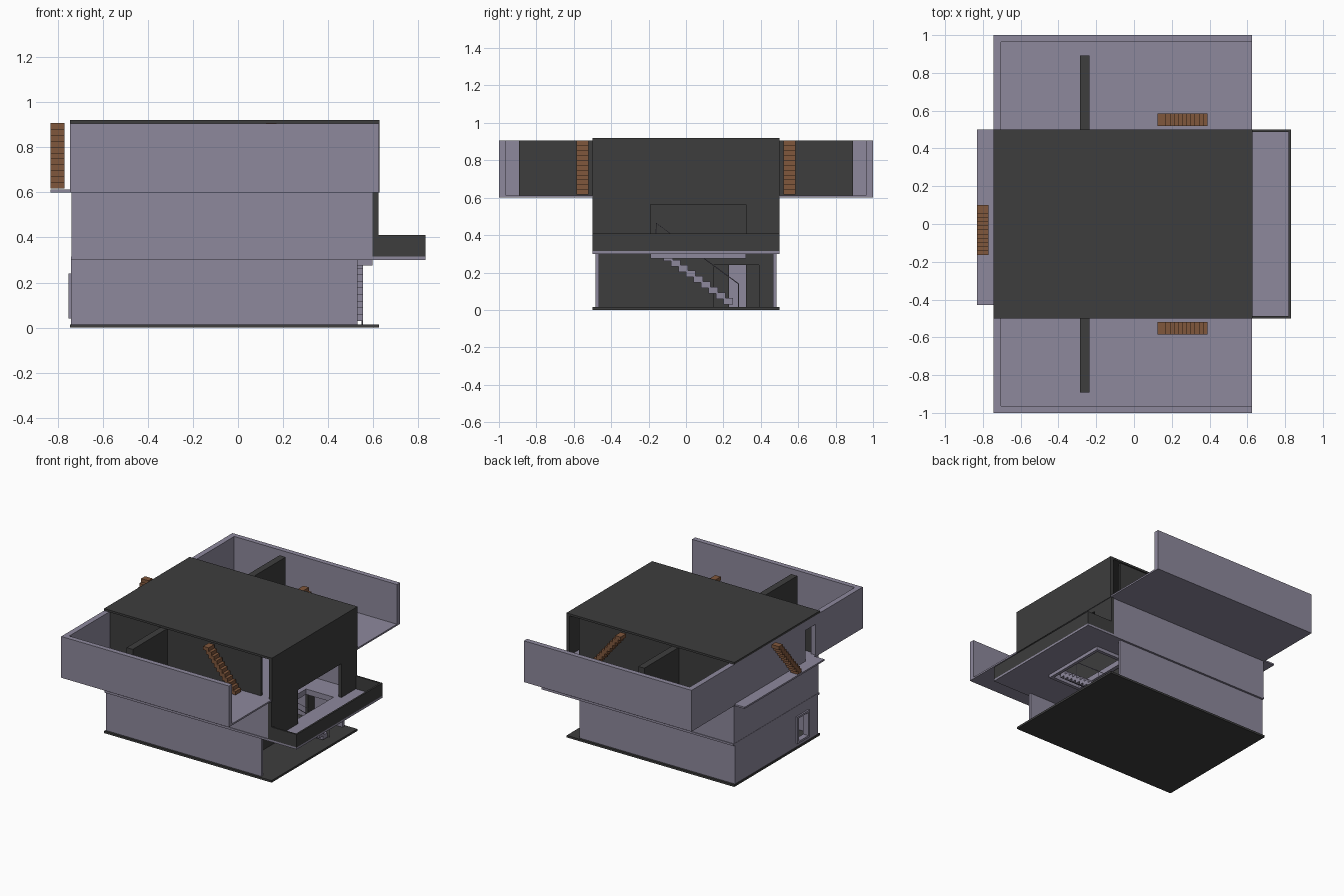
import bpy, bmesh
from mathutils import Vector

if "Cube" in bpy.data.objects:
    bpy.data.objects.remove(bpy.data.objects["Cube"])


def mat(name, rgb):
    m = bpy.data.materials.new(name)
    m.diffuse_color = (*rgb, 1)
    m.use_nodes = True
    m.node_tree.nodes["Principled BSDF"].inputs["Base Color"].default_value = m.diffuse_color
    return m


LILAC = mat("lilac_plaster", (0.27, 0.25, 0.335))
DARK = mat("dark_concrete", (0.047, 0.047, 0.047))
WOOD = mat("brown_wood", (0.216, 0.096, 0.046))


def add_box(bm, x, y, z):
    r = bmesh.ops.create_cube(bm, size=1)
    for v in r["verts"]:
        v.co = Vector([(a + b) / 2 + c * (b - a) for (a, b), c in zip((x, y, z), v.co)])


def boxes(name, parts, material):
    bm = bmesh.new()
    for p in parts:
        add_box(bm, *p)
    me = bpy.data.meshes.new(name)
    bm.to_mesh(me)
    bm.free()
    me.materials.append(material)
    ob = bpy.data.objects.new(name, me)
    bpy.context.collection.objects.link(ob)
    return ob


def box(name, x, y, z, material, hole=None):
    ob = boxes(name, [(x, y, z)], material)
    if hole:
        cutter = boxes("cutter", [hole], material)
        cutter.hide_render = True
        mod = ob.modifiers.new("opening", "BOOLEAN")
        mod.operation, mod.solver, mod.object = "DIFFERENCE", "EXACT", cutter
        bpy.context.view_layer.objects.active = ob
        bpy.ops.object.modifier_apply(modifier=mod.name)
        bpy.data.objects.remove(cutter)
    return ob


def ymir(a, b, s):
    return (a, b) if s > 0 else (-b, -a)


SIDES = (("front", -1), ("back", 1))

# Slabs
box("base_slab", (-0.745, 0.625), (-0.5, 0.5), (0, 0.015), DARK)
box("first_floor_slab", (-0.74, 0.83), (-0.5, 0.5), (0.30, 0.315), LILAC,
    ((0.35, 0.575), (-0.165, 0.295), (0.2, 0.4)))
box("terrace_slab", (-0.745, 0.625), (-1, 1), (0.60, 0.612), LILAC)
box("roof_slab", (-0.745, 0.627), (-0.5, 0.5), (0.905, 0.92), DARK)

# Ground floor walls
for n, s in SIDES:
    box("ground_wall_" + n, (-0.74, 0.53), ymir(0.465, 0.485, s), (0.015, 0.30), LILAC)
box("ground_wall_left", (-0.74, -0.715), (-0.465, 0.465), (0.015, 0.30), LILAC,
    ((-0.8, -0.6), (-0.355, -0.245), (0.055, 0.225)))
box("window_frame", (-0.752, -0.71), (-0.37, -0.23), (0.04, 0.24), LILAC,
    ((-0.8, -0.6), (-0.355, -0.245), (0.055, 0.225)))
box("entrance_wall", (0.28, 0.30), (-0.465, 0.465), (0.015, 0.30), DARK,
    ((0.2, 0.4), (0.15, 0.39), (0, 0.24)))
box("ground_partition", (-0.02, 0.0), (-0.465, 0.465), (0.015, 0.30), DARK,
    ((-0.1, 0.1), (0.23, 0.32), (0, 0.24)))

# First floor walls
for n, s in SIDES:
    box("first_floor_wall_" + n, (-0.738, 0.597), ymir(0.475, 0.495, s), (0.315, 0.60), LILAC)
box("first_floor_wall_left", (-0.738, -0.715), (-0.475, 0.475), (0.315, 0.60), LILAC)
box("balcony_wall", (0.597, 0.622), (-0.5, 0.5), (0.315, 0.60), DARK,
    ((0.5, 0.7), (-0.19, 0.32), (0.3, 0.565)))
box("first_floor_partition", (0.28, 0.30), (-0.475, 0.475), (0.315, 0.60), DARK)

# Right balcony parapet
boxes("balcony_parapet", [((0.817, 0.83), (-0.5, 0.5), (0.315, 0.41))]
      + [((0.622, 0.817), ymir(0.488, 0.5, s), (0.315, 0.41)) for _, s in SIDES], DARK)

# Top floor: outer left wall, terraces, partitions
box("terrace_wall_left", (-0.745, -0.705), (-1, 1), (0.612, 0.905), LILAC,
    ((-0.8, -0.6), (-0.45, -0.33), (0.55, 0.84)))
box("top_wall_right", (0.602, 0.627), (-0.5, 0.5), (0.60, 0.905), DARK)
for n, s in SIDES:
    box("terrace_parapet_" + n, (-0.705, 0.625), ymir(0.963, 1, s), (0.612, 0.905), LILAC)
    box("top_wall_" + n, (-0.705, 0.53), ymir(0.47, 0.49, s), (0.612, 0.905), DARK)
    box("terrace_divider_" + n, (-0.285, -0.235), ymir(0.49, 0.893, s), (0.612, 0.905), DARK)

# Left balcony
box("left_balcony", (-0.83, -0.745), (-0.43, 0.5), (0.60, 0.612), LILAC)

# Wooden stairs to the roof
N = 11
RISE = (0.907 - 0.617) / N
STEP = (0.265 - 0.045) / (N - 1)


def flight(i):
    return i * STEP, (0.617 + i * RISE, 0.617 + (i + 1) * RISE)


for n, s in SIDES:
    boxes("roof_stair_" + n, [((0.345 - d, 0.39 - d), ymir(0.52, 0.585, s), z)
                              for d, z in map(flight, range(N))], WOOD)
boxes("roof_stair_left", [((-0.83, -0.77), (-0.165 + d, -0.12 + d), z)
                          for d, z in map(flight, range(N))], WOOD)

# Indoor stair, stairwell frame and handrails
box("stairwell_frame", (0.32, 0.597), (-0.19, 0.32), (0.275, 0.30), LILAC,
    ((0.35, 0.575), (-0.165, 0.295), (0.2, 0.4)))
boxes("indoor_stair", [((0.37, 0.555), (0.20 - 0.04 * i, 0.25 - 0.04 * i),
                        (0.03 + 0.029 * i, 0.065 + 0.029 * i)) for i in range(9)], LILAC)
for n, x in (("inner", 0.375), ("outer", 0.55)):
    cu = bpy.data.curves.new("handrail_" + n, "CURVE")
    cu.dimensions = "3D"
    cu.bevel_depth = 0.003
    cu.bevel_resolution = 0
    sp = cu.splines.new("POLY")
    pts = [(0.28, 0.015), (0.28, 0.14), (-0.16, 0.465), (-0.16, 0.315)]
    sp.points.add(len(pts) - 1)
    for p, (y, z) in zip(sp.points, pts):
        p.co = (x, y, z, 1)
    cu.materials.append(LILAC)
    bpy.context.collection.objects.link(bpy.data.objects.new("handrail_" + n, cu))
